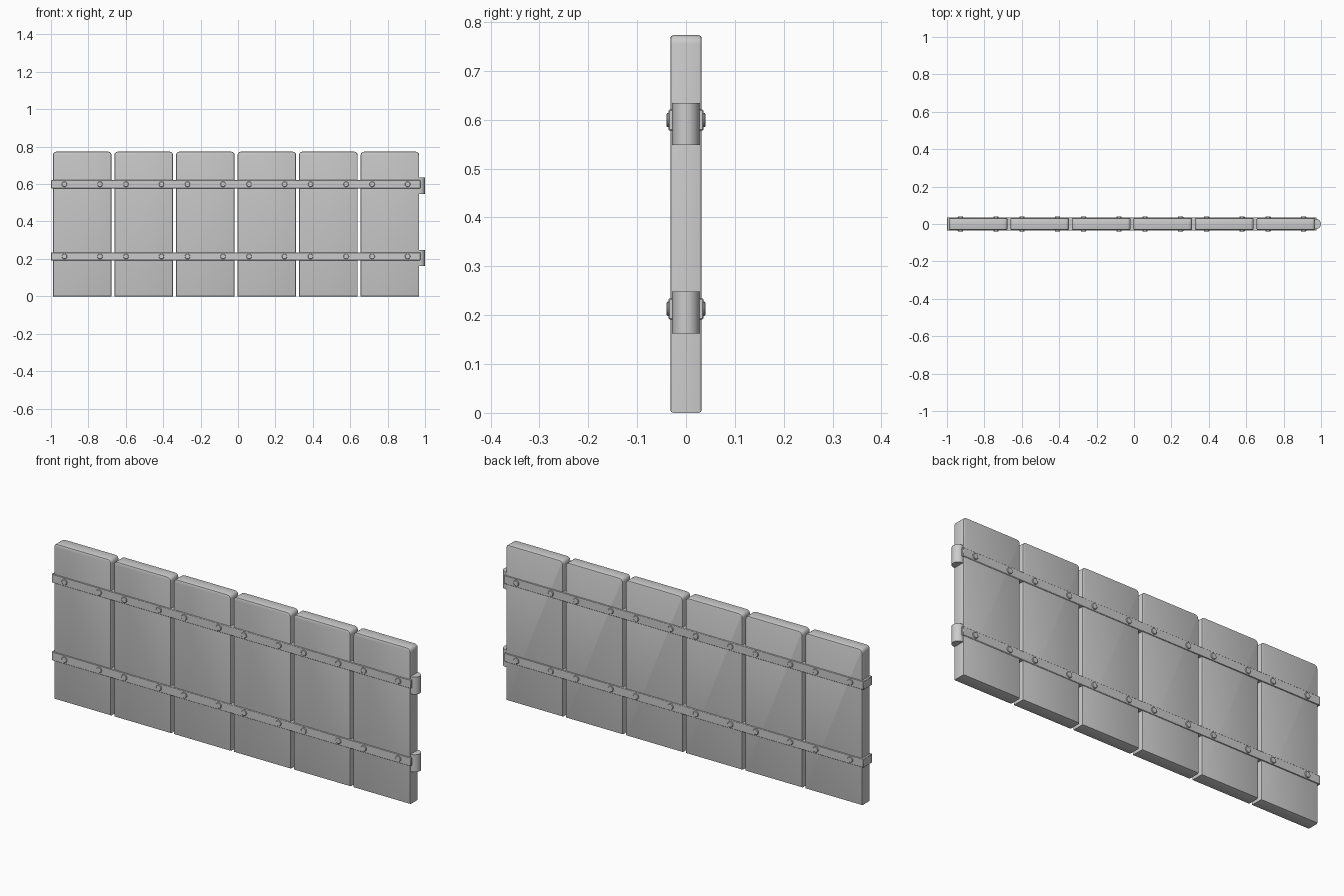
import bpy, bmesh, math
from mathutils import Matrix

if "Cube" in bpy.data.objects:
    bpy.data.objects.remove(bpy.data.objects["Cube"])

PITCH, WIDTH, HEIGHT, HALF_T = 0.329, 0.313, 0.773, 0.032
CENTRES = [-0.833 + PITCH * i for i in range(6)]


def finish(name, bm, bevel=0.0, segments=2):
    bmesh.ops.recalc_face_normals(bm, faces=bm.faces)
    me = bpy.data.meshes.new(name)
    bm.to_mesh(me)
    bm.free()
    ob = bpy.data.objects.new(name, me)
    bpy.context.collection.objects.link(ob)
    if bevel:
        m = ob.modifiers.new("bevel", 'BEVEL')
        m.width, m.segments = bevel, segments
        m.limit_method, m.angle_limit = 'ANGLE', math.radians(40)
    bpy.ops.object.select_all(action='DESELECT')
    ob.select_set(True)
    bpy.context.view_layer.objects.active = ob
    bpy.ops.object.shade_smooth_by_angle(angle=math.radians(35))
    return ob


def box(x0, x1, y0, y1, z0, z1):
    bm = bmesh.new()
    m = Matrix.Translation(((x0 + x1) / 2, (y0 + y1) / 2, (z0 + z1) / 2))
    bmesh.ops.create_cube(bm, size=1, matrix=m @ Matrix.Diagonal((x1 - x0, y1 - y0, z1 - z0, 1)))
    return bm


def plank(cx):
    # Board outline with rounded top corners, extruded through its thickness
    r, w = 0.018, WIDTH / 2
    pts = [(-w, 0), (w, 0)]
    for side, a0 in ((1, 0), (-1, 90)):
        for k in range(5):
            a = math.radians(a0 + 22.5 * k)
            pts.append((side * (w - r) + r * math.cos(a), HEIGHT - r + r * math.sin(a)))
    bm = bmesh.new()
    face = bm.faces.new([bm.verts.new((cx + x, -HALF_T, z)) for x, z in pts])
    new = bmesh.ops.extrude_face_region(bm, geom=[face])["geom"]
    bmesh.ops.translate(bm, vec=(0, 2 * HALF_T, 0),
                        verts=[v for v in new if isinstance(v, bmesh.types.BMVert)])
    # Ease the front and back rims
    rim = [e for e in bm.edges if abs(e.verts[0].co.y - e.verts[1].co.y) < 1e-5]
    bmesh.ops.bevel(bm, geom=rim, offset=0.006, segments=2, profile=0.5, affect='EDGES')
    return bm


for i, cx in enumerate(CENTRES):
    finish(f"plank_{i + 1}", plank(cx))

for label, z in (("lower", 0.213), ("upper", 0.599)):
    # Strap running through the whole panel, slightly proud of both faces
    finish(f"{label}_strap", box(-1.0, 0.975, -0.0355, 0.0355, z - 0.0215, z + 0.0215), 0.002, 1)

    # Rounded connector on the right end
    bm = bmesh.new()
    arc = [(0.96, -0.028)] + [(0.971 + 0.029 * math.cos(math.radians(a)),
                              0.028 * math.sin(math.radians(a)))
                             for a in range(-90, 91, 15)] + [(0.96, 0.028)]
    face = bm.faces.new([bm.verts.new((x, y, z - 0.051)) for x, y in arc])
    # Its centre sits a little below the strap
    bm.normal_update()
    new = bmesh.ops.extrude_face_region(bm, geom=[face])["geom"]
    bmesh.ops.translate(bm, vec=(0, 0, 0.086),
                        verts=[v for v in new if isinstance(v, bmesh.types.BMVert)])
    bmesh.ops.translate(bm, vec=(0, 0, -0.007 if label == "lower" else 0), verts=bm.verts) if z < 0.213 else None
    bmesh.ops.translate(bm, vec=(0, 0, 0.0 if label == "upper" else -0.007), verts=[])
    finish(f"{label}_connector", bm)

    # Bolt heads, two per plank, on both faces
    bm = bmesh.new()
    for cx in CENTRES:
        for dx in (-0.095, 0.095):
            m = Matrix.Translation((cx + dx, 0, z)) @ Matrix.Rotation(math.pi / 2, 4, 'X')
            bmesh.ops.create_cone(bm, cap_ends=True, segments=16, radius1=0.0145,
                                  radius2=0.0145, depth=0.08, matrix=m)
    finish(f"{label}_bolts", bm, 0.002, 1)
